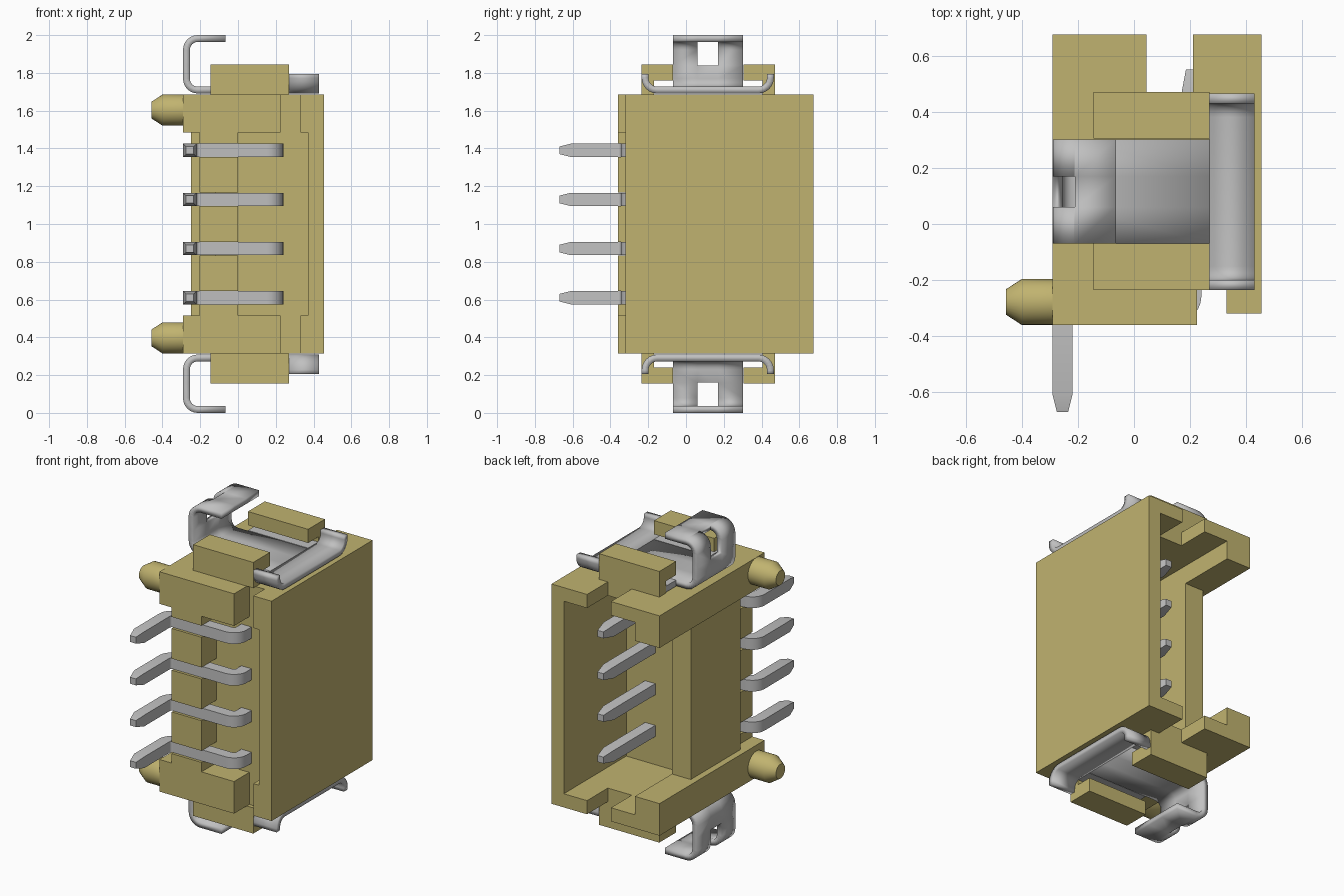
import bpy, bmesh, math
from mathutils import Vector

if "Cube" in bpy.data.objects:
    bpy.data.objects.remove(bpy.data.objects["Cube"])


def material(name, rgb):
    m = bpy.data.materials.new(name)
    m.use_nodes = True
    m.diffuse_color = (*rgb, 1)
    m.node_tree.nodes["Principled BSDF"].inputs["Base Color"].default_value = (*rgb, 1)
    return m


PLASTIC = material("beige plastic", (0.53, 0.45, 0.16))
METAL = material("grey metal", (0.53, 0.53, 0.53))
MID = 1.0  # mirror height: parts are described by their distance h from it


def finish(bm, name, mat, smooth=False):
    bmesh.ops.recalc_face_normals(bm, faces=bm.faces)
    me = bpy.data.meshes.new(name)
    bm.to_mesh(me)
    bm.free()
    me.materials.append(mat)
    ob = bpy.data.objects.new(name, me)
    bpy.context.collection.objects.link(ob)
    if smooth:
        bpy.ops.object.select_all(action="DESELECT")
        ob.select_set(True)
        bpy.context.view_layer.objects.active = ob
        bpy.ops.object.shade_smooth_by_angle(angle=math.radians(35))
    return ob


def prism(name, outline, z0, z1, mat=PLASTIC):
    """Extrude an XY outline from z0 to z1."""
    bm = bmesh.new()
    face = bm.faces.new([bm.verts.new((x, y, z0)) for x, y in outline])
    top = bmesh.ops.extrude_face_region(bm, geom=[face])["geom"]
    bmesh.ops.translate(bm, vec=(0, 0, z1 - z0),
                        verts=[v for v in top if isinstance(v, bmesh.types.BMVert)])
    return finish(bm, name, mat)


def box(name, x0, x1, y0, y1, z0, z1, mat=PLASTIC):
    return prism(name, [(x0, y0), (x1, y0), (x1, y1), (x0, y1)], z0, z1, mat)


def rounded(points, radius, steps=6):
    """Path through 2D points with right-angle corners rounded off."""
    pts = [Vector(p) for p in points]
    path = [pts[0]]
    for a, b, c in zip(pts, pts[1:], pts[2:]):
        u, v = (a - b).normalized(), (c - b).normalized()
        if u.dot(v) < -0.9:
            path.append(b)
            continue
        centre = b + (u + v) * radius
        for i in range(steps + 1):
            t = i / steps * math.pi / 2
            path.append(centre - v * radius * math.cos(t) - u * radius * math.sin(t))
    return path + [pts[-1]]


def sheet(name, path, bands, place, thickness, skip=lambda p, b: False):
    """Bent metal sheet: sweep a path over bands, leaving out skipped cells."""
    bm = bmesh.new()
    grid = [[bm.verts.new(place(p, b)) for b in bands] for p in path]
    for i in range(len(path) - 1):
        for j in range(len(bands) - 1):
            if not skip((path[i] + path[i + 1]) / 2, (bands[j] + bands[j + 1]) / 2):
                bm.faces.new((grid[i][j], grid[i + 1][j],
                              grid[i + 1][j + 1], grid[i][j + 1]))
    ob = finish(bm, name, METAL, True)
    mod = ob.modifiers.new("thickness", "SOLIDIFY")
    mod.thickness, mod.offset, mod.use_even_offset = thickness, 0, True
    return ob


# Housing: side wall, front wall and rear post
box("side_wall", 0.37, 0.455, -0.32, 0.675, MID - 0.685, MID + 0.685)
box("front_wall", -0.12, 0.37, -0.21, 0.06, MID - 0.6, MID + 0.6)
box("open_side_post", -0.25, -0.12, -0.18, 0.31, MID - 0.485, MID + 0.485)

# Teeth with the pins lying between them
PIN_Z = [MID + (i - 1.5) * 0.26 for i in range(4)]
edges = [MID - 0.485] + [z + d for z in PIN_Z for d in (-0.036, 0.036)] + [MID + 0.485]
for low, high in zip(edges[::2], edges[1::2]):
    box("front_tooth", -0.205, 0, -0.36, -0.18, low, high)

# Everything mirrored at the top and bottom ends
for s, end in ((1, "top"), (-1, "bottom")):
    def h(v):
        return MID + s * v

    # End wall with key notch, thick L-shaped rail, and corner lip
    prism(end + "_end_wall", [(-0.12, -0.21), (0.37, -0.21), (0.37, 0.675), (0.21, 0.675),
          (0.21, 0.47), (0.045, 0.47), (0.045, 0.675), (-0.12, 0.675)], h(0.6), h(0.685))
    prism(end + "_rail", [(-0.29, -0.36), (0.225, -0.36), (0.225, -0.21), (-0.12, -0.21),
          (-0.12, 0.675), (-0.29, 0.675)], h(0.485), h(0.685))
    box(end + "_corner_lip", 0.33, 0.37, -0.32, -0.21, h(0.485), h(0.685))

    # Clip retainers: base with an overhanging lip
    for outer, base, lip in ((-0.235, -0.17, -0.07), (0.47, 0.405, 0.305)):
        box(end + "_retainer_base", -0.145, 0.27, outer, base, h(0.685), h(0.76))
        box(end + "_retainer_lip", -0.145, 0.27, outer, lip, h(0.76), h(0.845))
        box(end + "_clip_plate_edge", -0.145, 0.27, base, lip, h(0.69), h(0.728), METAL)

    # Locating peg with tapered tip
    bm = bmesh.new()
    rings = []
    for x, r in ((-0.29, 0.082), (-0.4, 0.082), (-0.457, 0.045)):
        rings.append([bm.verts.new((x, -0.278 + r * math.cos(a * math.pi / 16),
                                    h(0.603) + r * math.sin(a * math.pi / 16)))
                      for a in range(32)])
    for a, b in zip(rings, rings[1:]):
        for i in range(32):
            bm.faces.new((a[i], a[(i + 1) % 32], b[(i + 1) % 32], b[i]))
    bm.faces.new(rings[0])
    bm.faces.new(rings[-1])
    finish(bm, end + "_locating_peg", PLASTIC, True)

    # Solder clip: bent neck with a slot, and wide curled flange
    neck = rounded([(0.27, 0.709), (-0.273, 0.709), (-0.273, 0.84),
                    (-0.273, 0.982), (-0.21, 0.982), (-0.065, 0.982)], 0.06)
    sheet(end + "_clip_neck", neck, [-0.07, 0.06, 0.17, 0.302],
          lambda p, y: (p.x, y, h(p.y)), 0.036,
          lambda p, y: 0.06 < y < 0.17 and p.x < -0.205 and p.y > 0.84)
    flange = rounded([(-0.217, 0.795), (-0.217, 0.709), (0.447, 0.709), (0.447, 0.795)], 0.065)
    sheet(end + "_clip_flange", flange, [0.27, 0.43],
          lambda p, x: (x, p.x, h(p.y)), 0.036)

# Contact pins: square bar with two bends and tapered tips
for z in PIN_Z:
    path = rounded([(0.205, 0.55), (0.205, 0.47), (0.205, -0.31), (-0.255, -0.31),
                    (-0.255, -0.61), (-0.255, -0.67)], 0.05)
    last = len(path) - 1
    bm = bmesh.new()
    rings = []
    for i, p in enumerate(path):
        d = (path[min(i + 1, last)] - path[max(i - 1, 0)]).normalized()
        w = 0.02 if i in (0, last) else 0.035
        n = Vector((-d.y, d.x)) * w
        rings.append([bm.verts.new((p.x + a * n.x, p.y + a * n.y, z + b * w))
                      for a, b in ((-1, -1), (1, -1), (1, 1), (-1, 1))])
    for a, b in zip(rings, rings[1:]):
        for i in range(4):
            bm.faces.new((a[i], a[(i + 1) % 4], b[(i + 1) % 4], b[i]))
    bm.faces.new(rings[0])
    bm.faces.new(rings[-1])
    finish(bm, "contact_pin", METAL, True)
